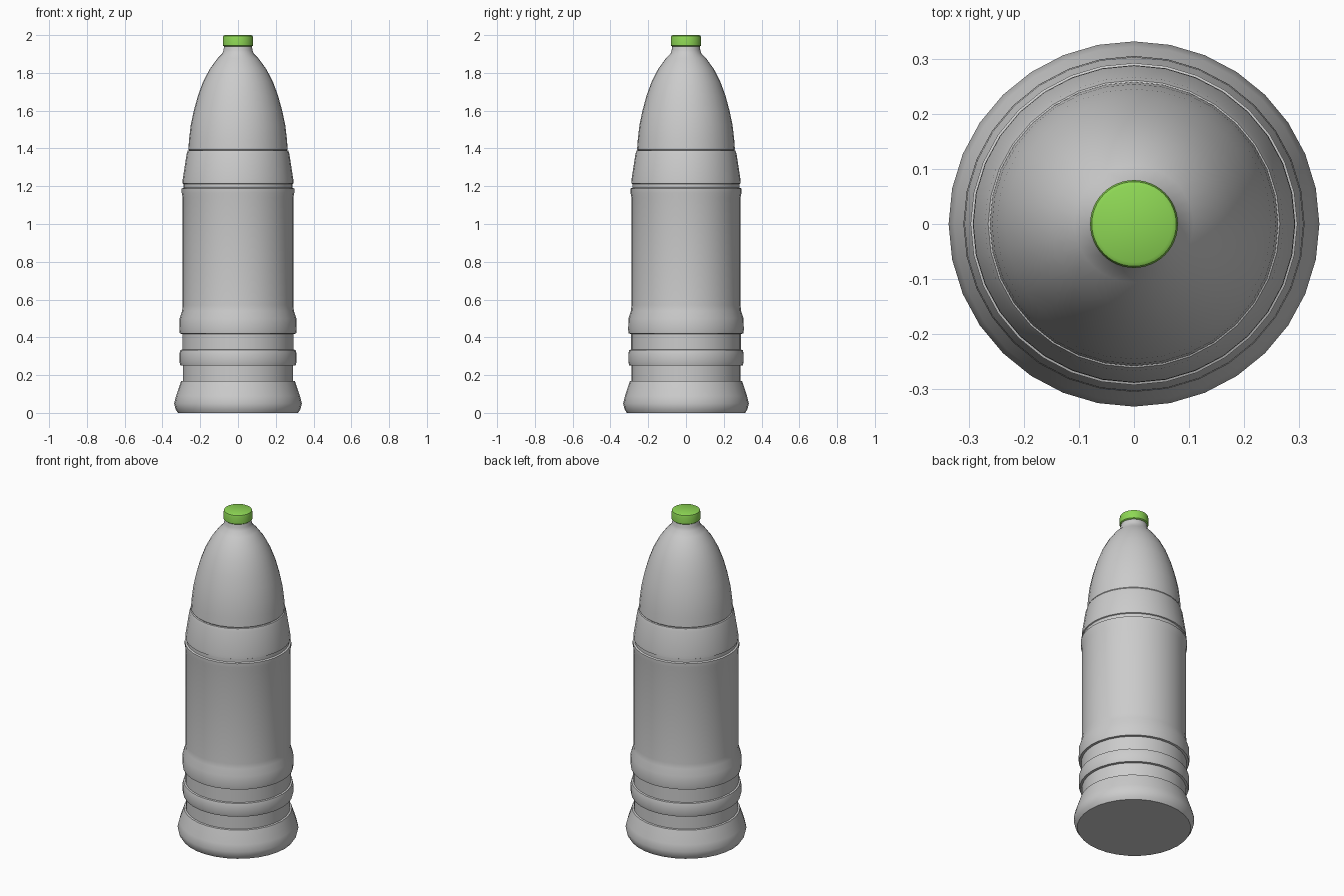
import bpy, math

if "Cube" in bpy.data.objects:
    bpy.data.objects.remove(bpy.data.objects["Cube"])


def lathe(name, profile, sides=32, squash=0.985):
    """Closed solid turned around z from (radius, height) points."""
    verts, faces = [], []
    for r, z in profile:
        for i in range(sides):
            a = 2 * math.pi * i / sides
            verts.append((r * math.cos(a), r * math.sin(a) * squash, z))
    for k in range(len(profile) - 1):
        for i in range(sides):
            j = (i + 1) % sides
            faces.append((k * sides + i, k * sides + j,
                          (k + 1) * sides + j, (k + 1) * sides + i))
    faces.append(tuple(reversed(range(sides))))
    top = (len(profile) - 1) * sides
    faces.append(tuple(range(top, top + sides)))
    mesh = bpy.data.meshes.new(name)
    mesh.from_pydata(verts, [], faces)
    mesh.update()
    ob = bpy.data.objects.new(name, mesh)
    bpy.context.collection.objects.link(ob)
    bpy.ops.object.select_all(action='DESELECT')
    ob.select_set(True)
    bpy.context.view_layer.objects.active = ob
    bpy.ops.object.shade_smooth_by_angle(angle=math.radians(40))
    return ob


# Casing: flared foot, grooves and bands, straight wall, collar
lathe("casing", [
    (0.318, 0.0), (0.33, 0.018), (0.338, 0.05), (0.328, 0.09), (0.302, 0.168),
    (0.292, 0.17), (0.292, 0.25),
    (0.305, 0.252), (0.31, 0.27), (0.31, 0.315), (0.305, 0.333),
    (0.295, 0.335), (0.295, 0.418),
    (0.308, 0.42), (0.311, 0.44), (0.309, 0.50), (0.296, 0.54), (0.293, 0.57),
    (0.293, 1.14), (0.298, 1.165), (0.298, 1.188), (0.288, 1.192),
    (0.288, 1.212), (0.294, 1.215), (0.293, 1.235),
    (0.272, 1.37), (0.266, 1.388), (0.255, 1.392)])

# Rounded nose with short neck
lathe("nose", [
    (0.255, 1.385), (0.263, 1.395), (0.259, 1.45), (0.25, 1.525), (0.234, 1.6),
    (0.212, 1.68), (0.184, 1.755), (0.15, 1.82), (0.108, 1.877),
    (0.083, 1.902), (0.077, 1.92), (0.073, 1.945)])

# Green tip cap
cap = lathe("tip_cap", [
    (0.074, 1.94), (0.08, 1.945), (0.08, 1.985), (0.077, 1.996), (0.07, 2.0)],
    sides=48, squash=1.0)
green = bpy.data.materials.new("green")
green.diffuse_color = (0.27, 0.68, 0.09, 1)
green.use_nodes = True
green.node_tree.nodes["Principled BSDF"].inputs["Base Color"].default_value = green.diffuse_color
cap.data.materials.append(green)
